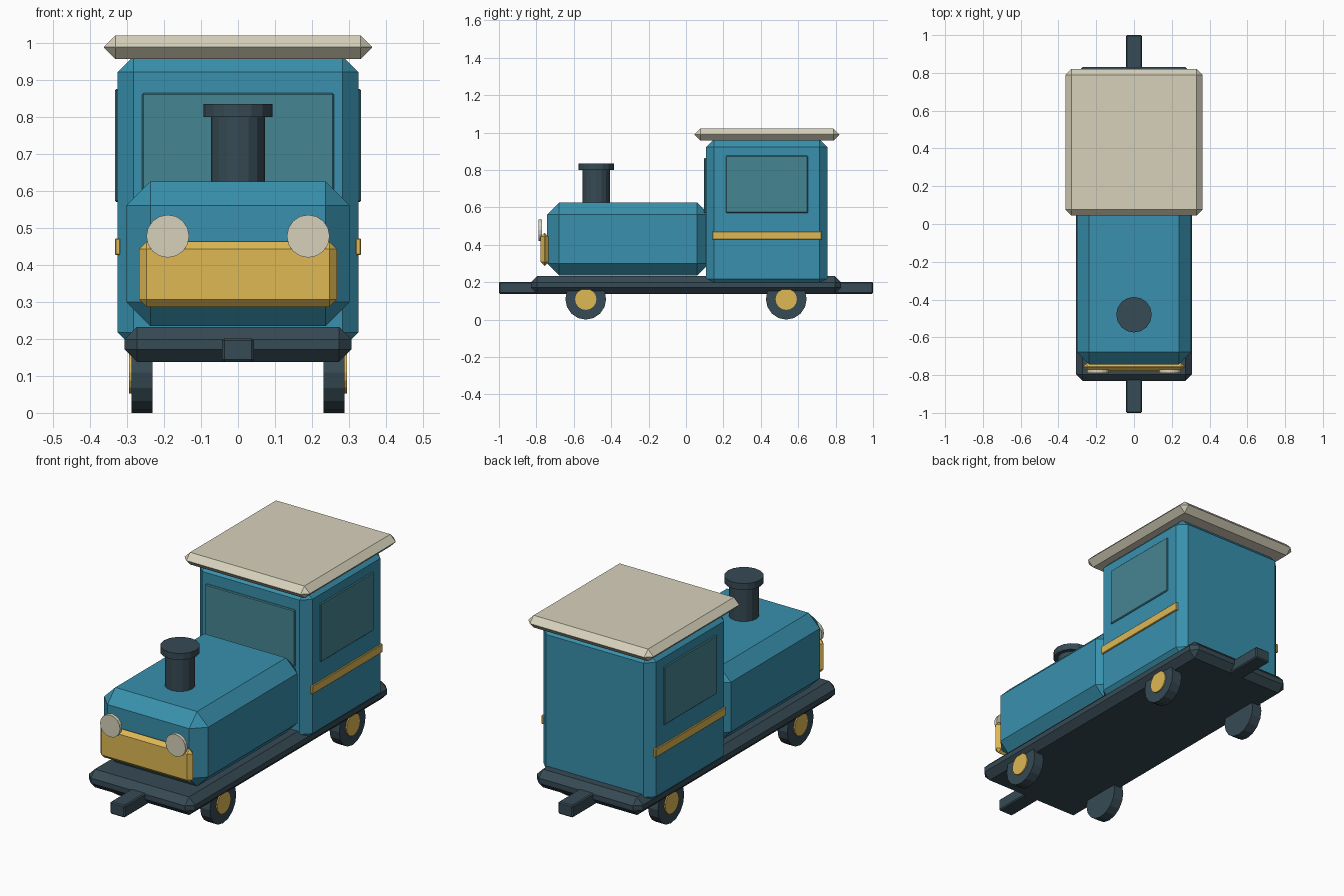
import bpy, bmesh, math
from mathutils import Matrix

if "Cube" in bpy.data.objects:
    bpy.data.objects.remove(bpy.data.objects["Cube"])


def material(name, rgb):
    m = bpy.data.materials.new(name)
    m.diffuse_color = (*rgb, 1)
    m.use_nodes = True
    m.node_tree.nodes["Principled BSDF"].inputs["Base Color"].default_value = m.diffuse_color
    return m


TEAL = material("teal_paint", (0.04, 0.28, 0.42))
GOLD = material("gold_trim", (0.73, 0.48, 0.09))
CREAM = material("cream", (0.68, 0.64, 0.50))
DARK = material("dark_iron", (0.038, 0.069, 0.089))
GLASS = material("window_glass", (0.06, 0.235, 0.29))


def finish(name, bm, mat):
    mesh = bpy.data.meshes.new(name)
    bm.to_mesh(mesh)
    bm.free()
    mesh.materials.append(mat)
    ob = bpy.data.objects.new(name, mesh)
    bpy.context.collection.objects.link(ob)
    return ob


def box(name, xr, yr, zr, mat, bevel=0.0):
    """Box from (min, max) ranges with a single flat chamfer."""
    bm = bmesh.new()
    size = [r[1] - r[0] for r in (xr, yr, zr)]
    mid = [sum(r) / 2 for r in (xr, yr, zr)]
    bmesh.ops.create_cube(bm, size=1, matrix=Matrix.Translation(mid) @ Matrix.Diagonal((*size, 1)))
    ob = finish(name, bm, mat)
    if bevel:
        mod = ob.modifiers.new("chamfer", 'BEVEL')
        mod.width, mod.segments = bevel, 1
    return ob


def cylinder(name, centre, radius, depth, axis, mat):
    bm = bmesh.new()
    rot = {'X': Matrix.Rotation(math.pi / 2, 4, 'Y'),
           'Y': Matrix.Rotation(math.pi / 2, 4, 'X'),
           'Z': Matrix.Identity(4)}[axis]
    bmesh.ops.create_cone(bm, cap_ends=True, segments=16, radius1=radius, radius2=radius,
                          depth=depth, matrix=Matrix.Translation(centre) @ rot)
    return finish(name, bm, mat)


# Main body
box("chassis", (-0.307, 0.307), (-0.83, 0.83), (0.138, 0.233), DARK, 0.034)
box("hood", (-0.302, 0.302), (-0.743, 0.125), (0.235, 0.626), TEAL, 0.065)
box("cab", (-0.326, 0.326), (0.107, 0.757), (0.175, 0.965), TEAL, 0.043)
box("roof", (-0.363, 0.363), (0.045, 0.82), (0.957, 1.021), CREAM, 0.0315)

# Front trim
box("front_panel", (-0.268, 0.268), (-0.777, -0.735), (0.287, 0.463), GOLD, 0.02)
box("front_window", (-0.26, 0.26), (0.097, 0.117), (0.57, 0.865), GLASS, 0.004)

# Chimney
cylinder("chimney", (0, -0.48, 0.70), 0.073, 0.22, 'Z', DARK)
cylinder("chimney_cap", (0, -0.48, 0.818), 0.094, 0.034, 'Z', DARK)

# Left and right parts
for side, s in (("left", -1), ("right", 1)):
    def span(a, b):
        return tuple(sorted((s * a, s * b)))
    box(side + "_window", span(0.318, 0.333), (0.213, 0.652), (0.57, 0.876), GLASS, 0.004)
    box(side + "_stripe", span(0.318, 0.333), (0.142, 0.725), (0.427, 0.472), GOLD, 0.003)
    cylinder(side + "_headlight", (s * 0.19, -0.78, 0.478), 0.058, 0.018, 'Y', CREAM)
    for end, y in (("front", -0.536), ("back", 0.536)):
        cylinder(f"{end}_{side}_wheel", (s * 0.26, y, 0.109), 0.109, 0.057, 'X', DARK)
        cylinder(f"{end}_{side}_hub", (s * 0.283, y, 0.109), 0.057, 0.024, 'X', GOLD)

# Couplers
for end, yr in (("front", (-1.0, -0.78)), ("back", (0.78, 1.0))):
    box(end + "_coupler", (-0.043, 0.043), yr, (0.138, 0.202), DARK, 0.006)
